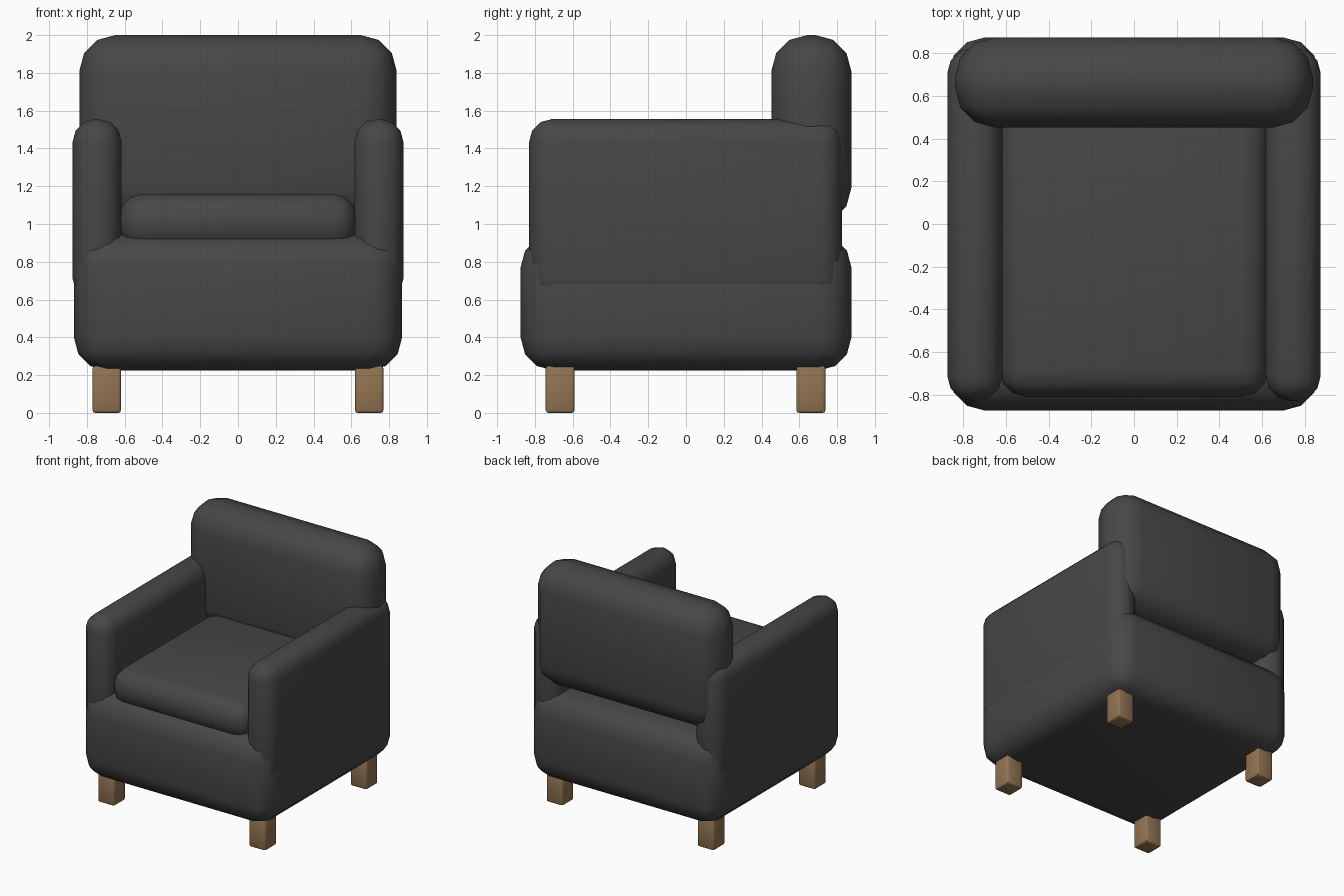
import bpy

if "Cube" in bpy.data.objects:
    bpy.data.objects.remove(bpy.data.objects["Cube"])


def material(name, rgb):
    m = bpy.data.materials.new(name)
    m.diffuse_color = (*rgb, 1)
    m.use_nodes = True
    m.node_tree.nodes["Principled BSDF"].inputs["Base Color"].default_value = m.diffuse_color
    return m


fabric = material("dark_fabric", (0.062, 0.063, 0.064))
wood = material("wood", (0.29, 0.175, 0.085))


def rounded_box(name, x, y, z, radius, segments, mat):
    """Box spanning the given (min, max) ranges with rounded edges."""
    spans = (x, y, z)
    bpy.ops.mesh.primitive_cube_add(size=1, location=[(a + b) / 2 for a, b in spans])
    ob = bpy.context.object
    ob.name = name
    ob.scale = [b - a for a, b in spans]
    bpy.ops.object.transform_apply(location=False, rotation=False, scale=True)
    mod = ob.modifiers.new("round", 'BEVEL')
    mod.width = radius
    mod.segments = segments
    mod.limit_method = 'NONE'
    bpy.ops.object.modifier_apply(modifier=mod.name)
    bpy.ops.object.shade_smooth_by_angle(angle=0.8)
    ob.data.materials.append(mat)
    return ob


# Upholstered body
rounded_box("base", (-0.868, 0.868), (-0.875, 0.875), (0.225, 0.945), 0.172, 3, fabric)
rounded_box("seat_cushion", (-0.63, 0.63), (-0.81, 0.57), (0.86, 1.16), 0.125, 3, fabric)
rounded_box("backrest", (-0.84, 0.84), (0.452, 0.875), (1.0, 2.0), 0.19, 3, fabric)

# Arms and legs on both sides
for side, s in (("left", -1), ("right", 1)):
    rounded_box(side + "_arm", sorted((s * 0.617, s * 0.875)), (-0.83, 0.825),
                (0.59, 1.555), 0.118, 3, fabric)
    for end, y in (("front", (-0.743, -0.59)), ("back", (0.585, 0.738))):
        rounded_box(f"{end}_{side}_leg", sorted((s * 0.62, s * 0.77)), y,
                    (0.0, 0.25), 0.014, 2, wood)
